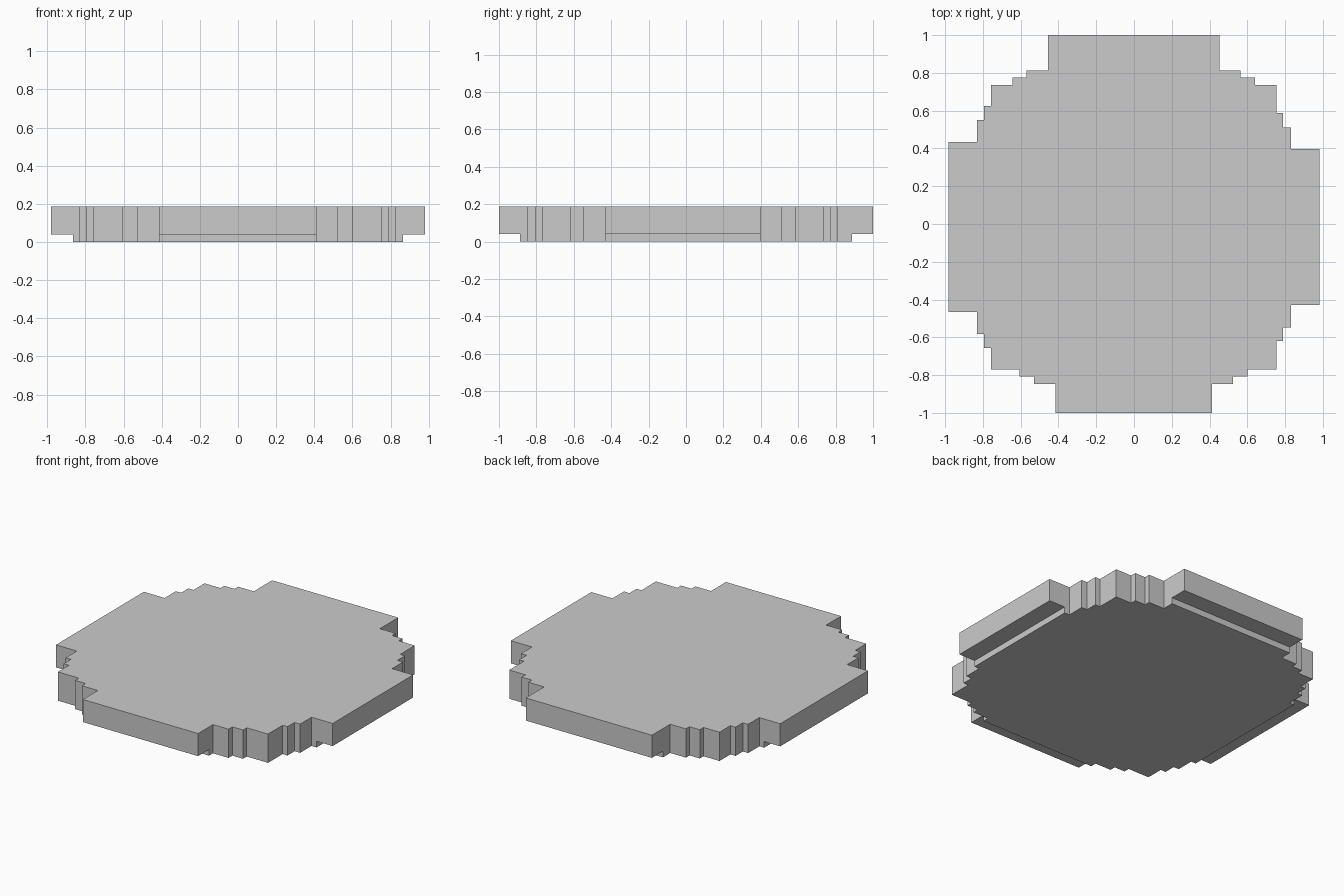
import bpy, bmesh
from mathutils import Vector

if "Cube" in bpy.data.objects:
    bpy.data.objects.remove(bpy.data.objects["Cube"])

TOP, LEDGE = 0.187, 0.04
CORE_X, CORE_Y = 0.866, 0.887     # extent of the lower core
ARM_X, ARM_Y = 0.982, 1.0         # extent of the overhanging arms


def staircase(xs, ys):
    """Stepped corner: xs grow outward from arm side, ys shrink with them."""
    pts = []
    for i, x in enumerate(xs):
        pts += [(x, ys[i]), (x, ys[i + 1])]
    return pts


# Stepped corners, each listed from the front/back arm round to the side arm
back_right = staircase([0.452, 0.565, 0.64, 0.755, 0.79, 0.83, CORE_X],
                       [CORE_Y, 0.812, 0.775, 0.737, 0.587, 0.51, 0.397, 0])[:-1]
front_right = staircase([0.413, 0.525, 0.602, 0.755, 0.79, 0.83, CORE_X],
                        [-CORE_Y, -0.847, -0.808, -0.77, -0.62, -0.547, -0.43, 0])[:-1]
front_left = staircase([-0.415, -0.53, -0.605, -0.757, -0.794, -0.832, -CORE_X],
                       [-CORE_Y, -0.847, -0.808, -0.77, -0.657, -0.582, -0.467, 0])[:-1]
back_left = staircase([-0.455, -0.568, -0.642, -0.757, -0.794, -0.832, -CORE_X],
                      [CORE_Y, 0.812, 0.775, 0.737, 0.625, 0.55, 0.435, 0])[:-1]
outline = front_right + back_right[::-1] + back_left + front_left[::-1]

# Core slab
bm = bmesh.new()
base = bm.faces.new([bm.verts.new((x, y, 0)) for x, y in outline])
ext = bmesh.ops.extrude_face_region(bm, geom=[base], use_keep_orig=True)
bmesh.ops.translate(bm, vec=(0, 0, TOP),
                    verts=[v for v in ext["geom"] if isinstance(v, bmesh.types.BMVert)])
bmesh.ops.recalc_face_normals(bm, faces=bm.faces)

# Ledge line around the slab
bmesh.ops.bisect_plane(bm, geom=bm.verts[:] + bm.edges[:] + bm.faces[:],
                       plane_co=(0, 0, LEDGE), plane_no=(0, 0, 1))

# Overhanging arms: pull the upper end faces outward
for d, core, arm in (((1, 0, 0), CORE_X, ARM_X), ((-1, 0, 0), CORE_X, ARM_X),
                     ((0, 1, 0), CORE_Y, ARM_Y), ((0, -1, 0), CORE_Y, ARM_Y)):
    d = Vector(d)
    bm.normal_update()
    face = next(f for f in bm.faces
                if f.normal.dot(d) > 0.9
                and abs(f.calc_center_median().dot(d) - core) < 0.001
                and f.calc_center_median().z > LEDGE)
    ext = bmesh.ops.extrude_face_region(bm, geom=[face])
    bmesh.ops.translate(bm, vec=d * (arm - core),
                        verts=[v for v in ext["geom"] if isinstance(v, bmesh.types.BMVert)])
    if face.is_valid:
        bmesh.ops.delete(bm, geom=[face], context="FACES_ONLY")

# Merge coplanar faces
bmesh.ops.dissolve_limit(bm, angle_limit=0.01, verts=bm.verts[:], edges=bm.edges[:])
bmesh.ops.recalc_face_normals(bm, faces=bm.faces)

mesh = bpy.data.meshes.new("stepped_plate")
bm.to_mesh(mesh)
bm.free()
plate = bpy.data.objects.new("stepped_plate", mesh)
bpy.context.collection.objects.link(plate)
